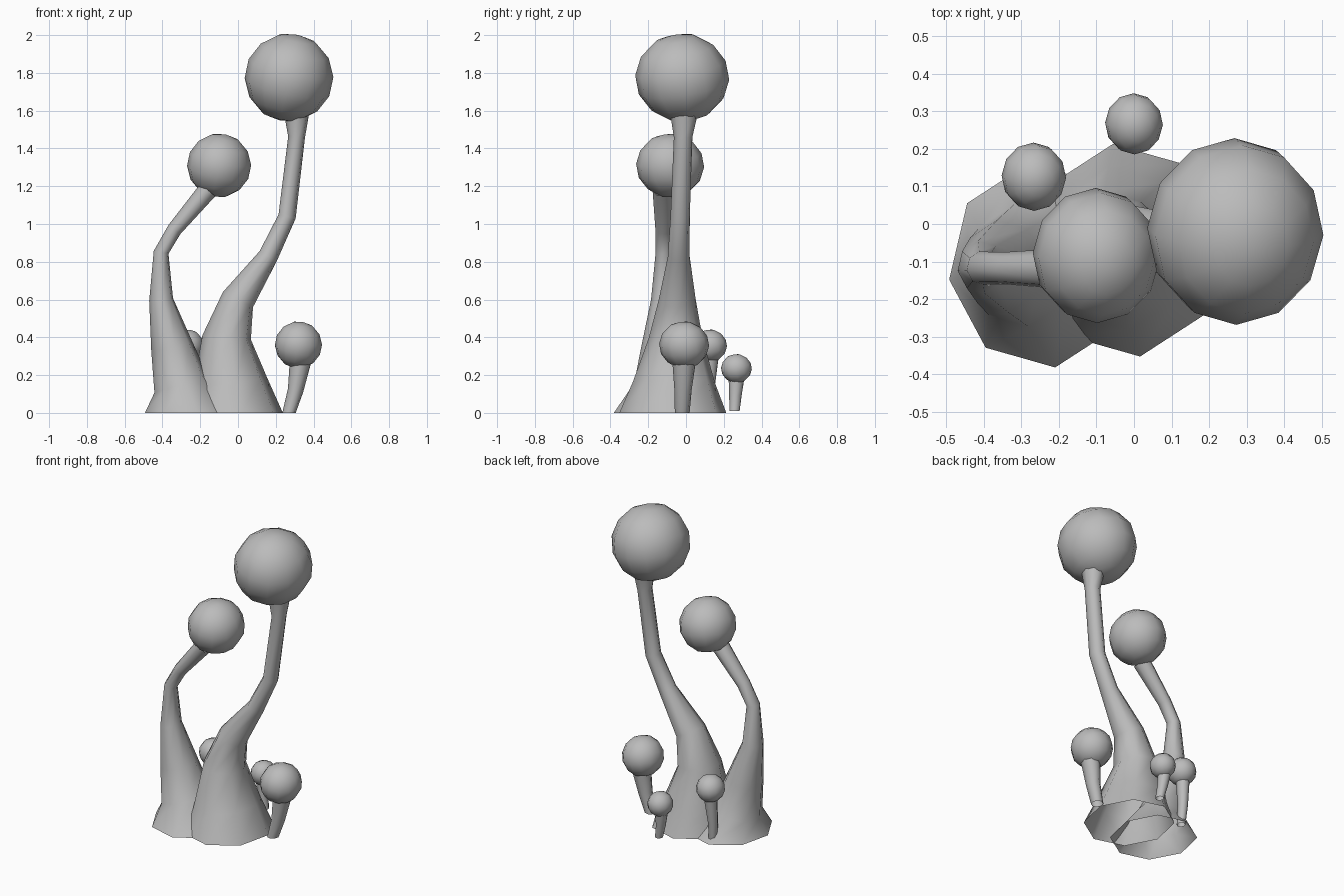
import bpy, bmesh
from math import sin, cos, tau, radians, atan2
from mathutils import Vector, Matrix

cube = bpy.data.objects.get("Cube")
if cube:
    bpy.data.objects.remove(cube, do_unlink=True)

grey = (0.5, 0.5, 0.5, 1)
material = bpy.data.materials.new("soft grey")
material.use_nodes = True
material.diffuse_color = grey
material.node_tree.nodes["Principled BSDF"].inputs["Base Color"].default_value = grey


def finish(bm, name):
    """Turn a bmesh into a smooth grey object."""
    bmesh.ops.recalc_face_normals(bm, faces=bm.faces[:])
    for face in bm.faces:
        face.smooth = True
    mesh = bpy.data.meshes.new(name)
    bm.to_mesh(mesh)
    bm.free()
    mesh.materials.append(material)
    part = bpy.data.objects.new(name, mesh)
    bpy.context.collection.objects.link(part)


def stalk(name, foot_y, tip_y, path, sides=8):
    """Open tube along path points (x, z, radius); each ring faces along the path."""
    bm = bmesh.new()
    tip_z = path[-1][1]
    loops = []
    for index, (x, z, radius) in enumerate(path):
        # The foot stays level; other rings lean with their neighbours
        before = path[max(index - 1, 0)]
        after = path[min(index + 1, len(path) - 1)]
        lean = atan2(after[0] - before[0], after[1] - before[1]) if index else 0
        across = Vector((cos(lean), 0, -sin(lean))) * radius
        depth = Vector((0, radius * 1.1, 0))
        centre = Vector((x, foot_y + (tip_y - foot_y) * z / tip_z, z))
        angles = [radians(8) + tau * side / sides for side in range(sides)]
        loops.append([bm.verts.new(centre + across * cos(angle) + depth * sin(angle))
                      for angle in angles])
    for lower, upper in zip(loops, loops[1:]):
        for side in range(sides):
            following = (side + 1) % sides
            bm.faces.new((lower[side], lower[following], upper[following], upper[side]))
    finish(bm, name)


def ball(name, centre, radius):
    """Slightly tilted low-poly ball, a little deeper than wide."""
    bm = bmesh.new()
    tilt = Matrix.Rotation(radians(12), 4, "Y") @ Matrix.Rotation(radians(10), 4, "X")
    bmesh.ops.create_uvsphere(bm, u_segments=12, v_segments=7, radius=radius, matrix=tilt)
    bmesh.ops.scale(bm, vec=(1, 1.06, 1), verts=bm.verts[:])
    bmesh.ops.translate(bm, vec=centre, verts=bm.verts[:])
    finish(bm, name)


# Tall stalk leaning to the left from a wide hollow foot
stalk("tall_stalk", -0.07, -0.01, [
    (-0.02, 0, 0.26),
    (-0.04, 0.16, 0.2),
    (-0.06, 0.4, 0.13),
    (0, 0.6, 0.09),
    (0.16, 0.83, 0.053),
    (0.26, 1.04, 0.047),
    (0.31, 1.46, 0.045),
    (0.31, 1.6, 0.07),
])
ball("tall_ball", (0.27, -0.02, 1.775), 0.235)

# Shorter stalk on the right, bending back over the middle
stalk("short_stalk", -0.11, -0.12, [
    (-0.245, 0, 0.25),
    (-0.3, 0.15, 0.15),
    (-0.35, 0.35, 0.113),
    (-0.407, 0.6, 0.064),
    (-0.407, 0.85, 0.04),
    (-0.337, 0.97, 0.04),
    (-0.16, 1.18, 0.052),
])
ball("short_ball", (-0.1, -0.084, 1.31), 0.17)

# Three sprouts around the foot
stalk("left_sprout_stem", -0.02, -0.01, [
    (0.27, 0, 0.036),
    (0.305, 0.12, 0.042),
    (0.33, 0.27, 0.057),
])
ball("left_sprout_ball", (0.32, -0.01, 0.36), 0.125)

stalk("rear_right_sprout_stem", 0.11, 0.13, [
    (-0.274, 0, 0.025),
    (-0.28, 0.13, 0.03),
    (-0.27, 0.3, 0.04),
])
ball("rear_right_sprout_ball", (-0.267, 0.126, 0.356), 0.086)

stalk("rear_sprout_stem", 0.256, 0.267, [
    (0.016, 0.01, 0.025),
    (0, 0.09, 0.03),
    (-0.01, 0.18, 0.038),
])
ball("rear_sprout_ball", (0, 0.267, 0.235), 0.077)
